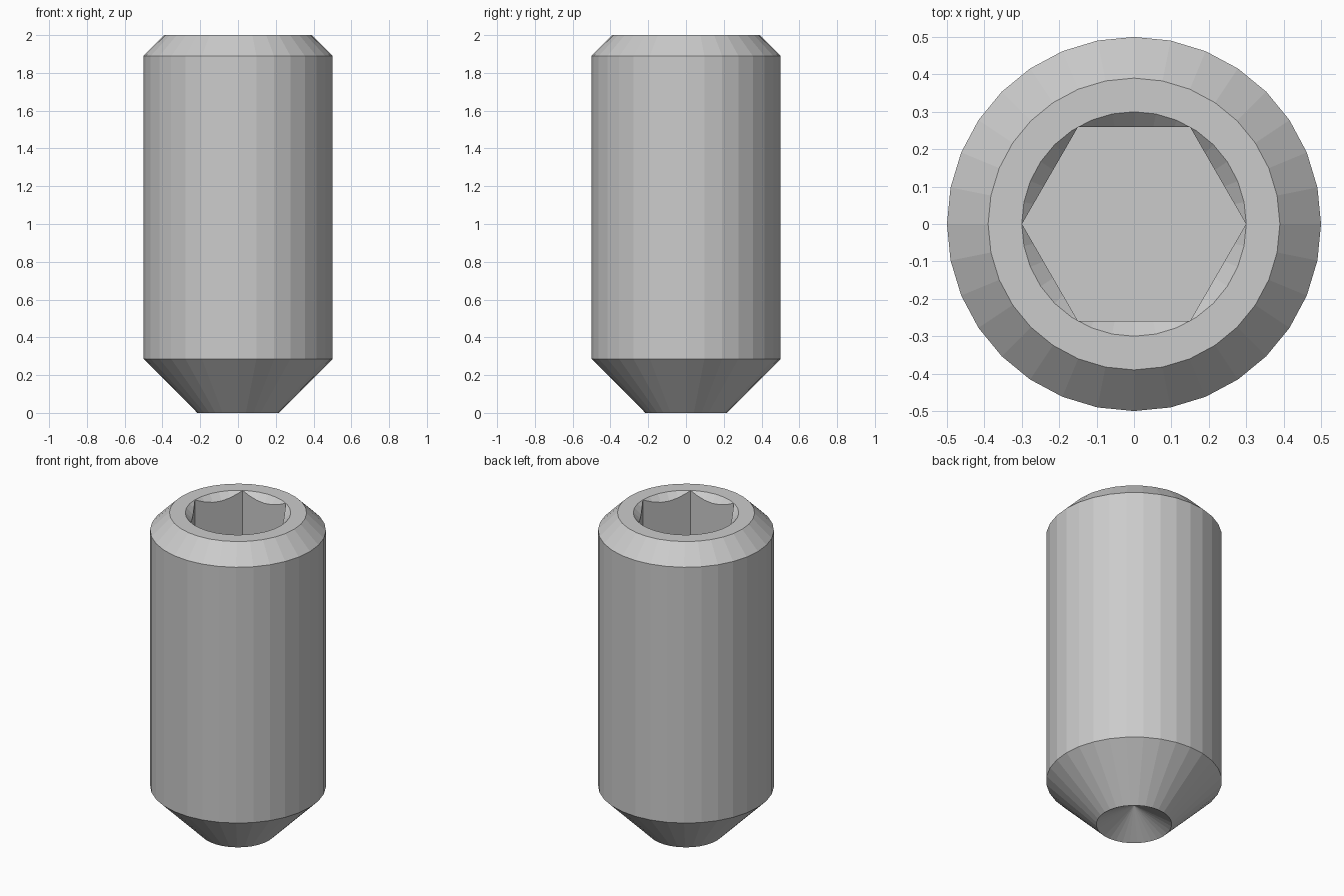
import bpy, bmesh, math

if "Cube" in bpy.data.objects:
    bpy.data.objects.remove(bpy.data.objects["Cube"])

SIDES = 32


def lathe(name, profile, sides):
    """Revolve (radius, z) points around z; both ends close on the axis or as a flat cap."""
    bm = bmesh.new()
    rings = []
    for r, z in profile:
        if r == 0:
            rings.append([bm.verts.new((0, 0, z))] * sides)
        else:
            rings.append([bm.verts.new((r * math.cos(2 * math.pi * i / sides),
                                        r * math.sin(2 * math.pi * i / sides), z))
                          for i in range(sides)])
    for low, high in zip(rings, rings[1:]):
        for i in range(sides):
            j = (i + 1) % sides
            bm.faces.new(list(dict.fromkeys((low[i], low[j], high[j], high[i]))))
    for ring in (rings[0], rings[-1]):
        if ring[0] is not ring[1]:
            bm.faces.new(ring)
    bmesh.ops.recalc_face_normals(bm, faces=bm.faces)
    mesh = bpy.data.meshes.new(name)
    bm.to_mesh(mesh)
    bm.free()
    obj = bpy.data.objects.new(name, mesh)
    bpy.context.collection.objects.link(obj)
    return obj


def cut(target, cutter):
    mod = target.modifiers.new("cut", 'BOOLEAN')
    mod.operation = 'DIFFERENCE'
    mod.solver = 'EXACT'
    mod.object = cutter
    bpy.context.view_layer.objects.active = target
    bpy.ops.object.modifier_apply(modifier=mod.name)
    bpy.data.objects.remove(cutter)


# Screw body: hollow cup point, tapered tip, shank and chamfered top
body = lathe("set_screw", [(0, 0.124), (0.215, 0), (0.5, 0.285),
                           (0.5, 1.89), (0.39, 2.0)], SIDES)

# Countersunk mouth of the socket
cut(body, lathe("countersink_cutter", [(0.2, 1.9), (0.4, 2.1)], SIDES))

# Hexagonal socket with a flat floor
cut(body, lathe("hex_cutter", [(0.2995, 1.4), (0.2995, 2.2)], 6))
